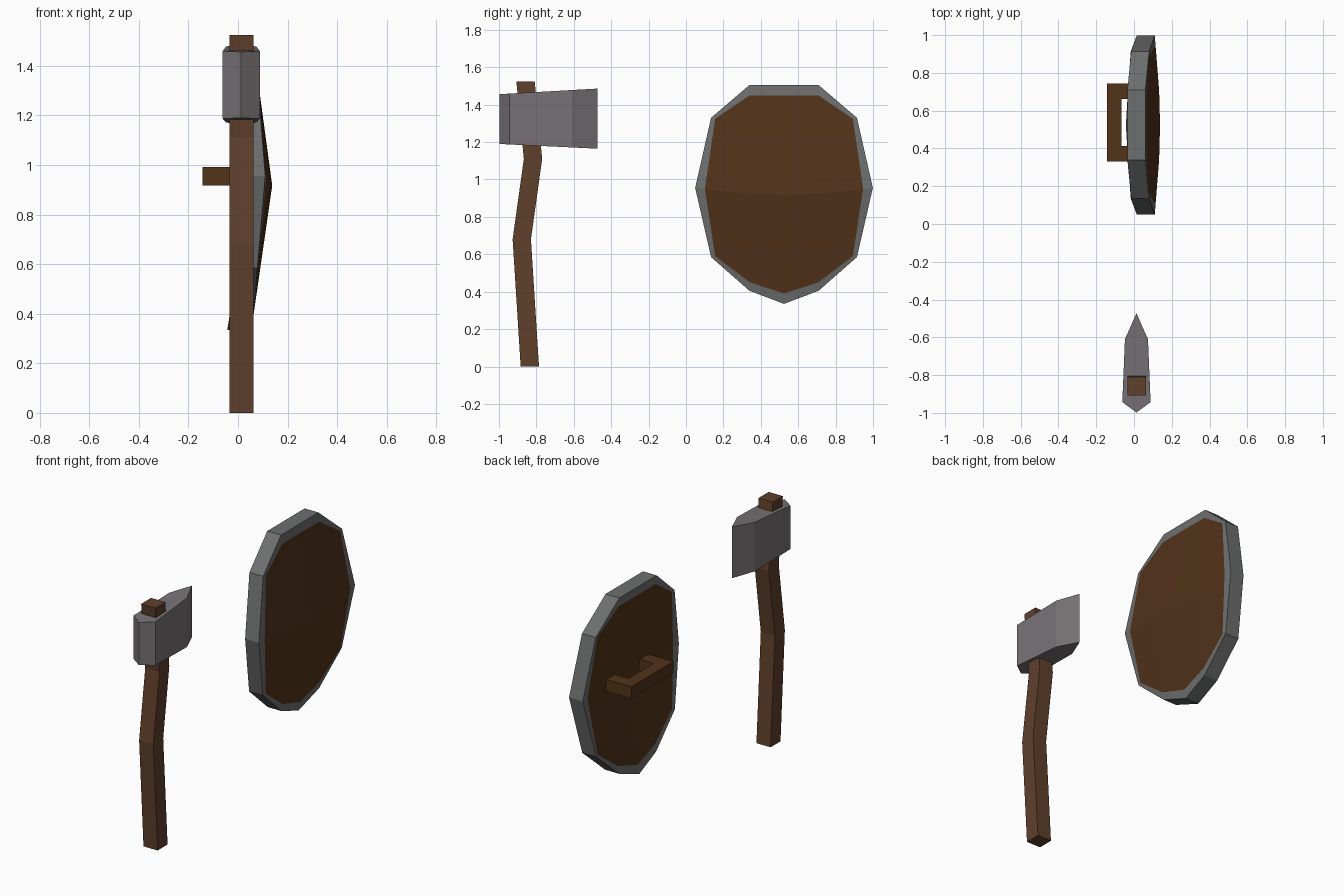
import bpy, bmesh

if "Cube" in bpy.data.objects:
    bpy.data.objects.remove(bpy.data.objects["Cube"])


def material(name, rgb):
    m = bpy.data.materials.new(name)
    m.diffuse_color = (*rgb, 1)
    m.use_nodes = True
    m.node_tree.nodes["Principled BSDF"].inputs["Base Color"].default_value = m.diffuse_color
    return m


wood = material("handle_wood", (0.115, 0.050, 0.024))
board = material("board_wood", (0.085, 0.033, 0.010))
steel = material("axe_steel", (0.185, 0.168, 0.178))
iron = material("rim_iron", (0.155, 0.157, 0.157))


def make(name, verts, faces, mat, recalc=True):
    me = bpy.data.meshes.new(name)
    me.from_pydata(verts, [], faces)
    if recalc:
        bm = bmesh.new()
        bm.from_mesh(me)
        bmesh.ops.recalc_face_normals(bm, faces=bm.faces)
        bm.to_mesh(me)
        bm.free()
    me.materials.append(mat)
    ob = bpy.data.objects.new(name, me)
    bpy.context.collection.objects.link(ob)
    return ob


def loft(name, rings, mat):
    """Closed solid through a list of equal-length rings, capped at both ends."""
    n = len(rings[0])
    verts = [p for r in rings for p in r]
    faces = [list(range(n)), list(range(len(verts) - n, len(verts)))]
    for k in range(len(rings) - 1):
        for i in range(n):
            j = (i + 1) % n
            faces.append([k * n + i, k * n + j, (k + 1) * n + j, (k + 1) * n + i])
    return make(name, verts, faces, mat)


# Axe handle: square bar along a bent path (y, z)
path = [(-0.835, 0), (-0.878, 0.68), (-0.818, 1.11), (-0.858, 1.525)]
loft("axe_handle", [[(-0.035, y - .049, z), (0.063, y - .049, z),
                     (0.063, y + .049, z), (-0.035, y + .049, z)]
                    for y, z in path], wood)

# Axe head: wedge outline (x, y), growing taller toward the blade
outline = [(0.013, -0.998), (0.088, -0.943), (0.074, -0.61),
           (0.013, -0.472), (-0.048, -0.61), (-0.062, -0.943)]
loft("axe_head", [[(x, y, 1.19 - 0.048 * (y + 1)) for x, y in outline],
                  [(x, y, 1.456 + 0.057 * (y + 1)) for x, y in outline]], steel)

# Shield: half outlines (x, y offset, z) of the bowed front, mirrored in y
outer = [(.06, 0, 1.505), (.06, .185, 1.505), (.08, .39, 1.33), (.11, .475, .955),
         (.078, .39, .585), (.063, .185, .405), (.052, 0, .335)]
inner = [(.066, 0, 1.45), (.066, .183, 1.45), (.083, .368, 1.325), (.114, .423, .95),
         (.083, .368, .59), (.070, .183, .45), (.062, 0, .39)]
centre = [(.138, 0, .917), (.133, .183, .922)]
THICK = 0.095


def back(pts):
    return [(x - THICK, y, z) for x, y, z in pts]


def mirrored(ob):
    ob.location.y = 0.524
    m = ob.modifiers.new("mirror", 'MIRROR')
    m.use_axis = (False, True, False)


# Shield rim: front band, outer wall and back band
loops = [inner, outer, back(outer), back(inner)]
n = len(outer)
faces = [[a * n + i, a * n + n + i][::-1] + [a * n + i + 1, a * n + n + i + 1]
         for a in range(3) for i in range(n - 1)]
mirrored(make("shield_rim", [p for l in loops for p in l], faces, iron, False))

# Shield board: bowed front and hollow back
sheet = inner + centre
front = [[0, 7, 8, 1], [1, 8, 3, 2], [8, 5, 4, 3], [7, 6, 5, 8]]
rear = [[i + len(sheet) for i in reversed(f)] for f in front]
mirrored(make("shield_board", sheet + back(sheet), front + rear, board, False))

# Shield grip: square-cut bracket on the back
bracket = [(.045, .33), (-.143, .33), (-.143, .745), (.045, .745),
           (.045, .662), (-.066, .662), (-.066, .413), (.045, .413)]
loft("shield_grip", [[(x, y, z) for x, y in bracket] for z in (.918, .992)], board)
